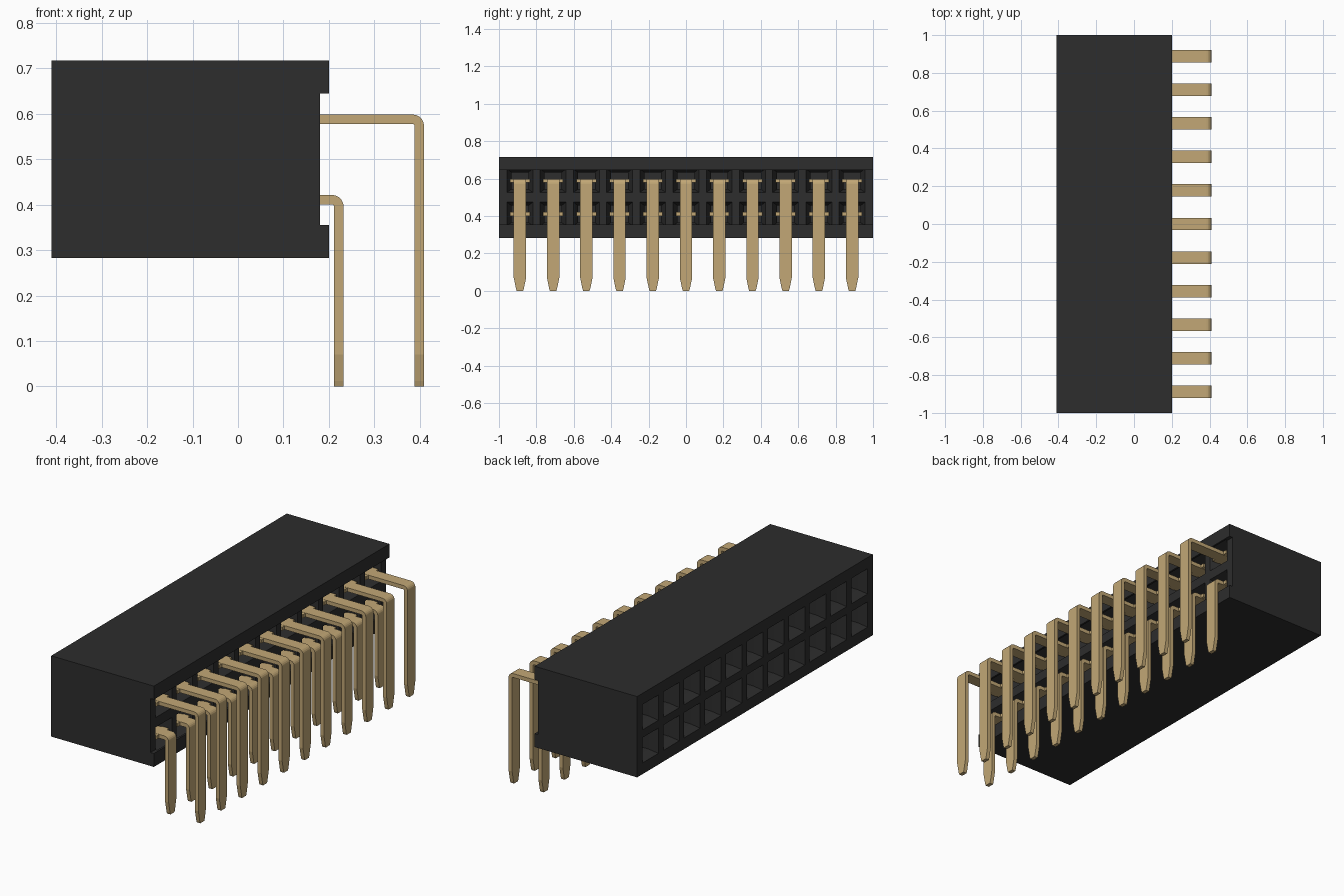
import bpy, bmesh, math

cube = bpy.data.objects.get("Cube")
if cube:
    bpy.data.objects.remove(cube, do_unlink=True)

COUNT, PITCH = 11, 0.1776
ROWS = (0.411, 0.589)
YS = [(i - (COUNT - 1) / 2) * PITCH for i in range(COUNT)]


def material(name, rgb):
    m = bpy.data.materials.new(name)
    m.use_nodes = True
    m.diffuse_color = (*rgb, 1)
    bsdf = m.node_tree.nodes["Principled BSDF"]
    bsdf.inputs["Base Color"].default_value = (*rgb, 1)
    bsdf.inputs["Roughness"].default_value = 0.6
    return m


BLACK = material("black plastic", (0.026, 0.026, 0.026))
GOLD = material("gold metal", (0.54, 0.39, 0.18))


def finish(bm, name, mat):
    bmesh.ops.recalc_face_normals(bm, faces=bm.faces)
    mesh = bpy.data.meshes.new(name)
    bm.to_mesh(mesh)
    bm.free()
    mesh.materials.append(mat)
    return mesh


def add(name, mesh, loc=(0, 0, 0)):
    ob = bpy.data.objects.new(name, mesh)
    ob.location = loc
    bpy.context.collection.objects.link(ob)
    return ob


def loft(bm, rings):
    """Skin a closed tube through equal-sized rings of points."""
    vs = [[bm.verts.new(p) for p in r] for r in rings]
    n = len(vs[0])
    for a, b in zip(vs, vs[1:]):
        for i in range(n):
            j = (i + 1) % n
            bm.faces.new((a[i], a[j], b[j], b[i]))
    bm.faces.new(vs[0])
    bm.faces.new(vs[-1])


def square(x, y, z, hy, hz):
    return [(x, y - hy, z - hz), (x, y + hy, z - hz),
            (x, y + hy, z + hz), (x, y - hy, z + hz)]


# Housing: side profile with a shallow channel, extruded along its length
profile = [(-0.41, 0.283), (0.20, 0.283), (0.20, 0.355), (0.18, 0.355),
           (0.18, 0.645), (0.20, 0.645), (0.20, 0.717), (-0.41, 0.717)]
bm = bmesh.new()
loft(bm, [[(x, y, z) for x, z in profile] for y in (-1, 1)])
housing = add("housing", finish(bm, "housing", BLACK))

# Sockets with funnel mouths on one side, tapered pin pockets on the other
bm = bmesh.new()
for y in YS:
    for z in ROWS:
        loft(bm, [square(-0.42, y, z, 0.071, 0.071),
                  square(-0.41, y, z, 0.068, 0.068),
                  square(-0.365, y, z, 0.05, 0.05),
                  square(-0.05, y, z, 0.05, 0.05)])
        loft(bm, [square(0.19, y, z, 0.069, 0.063),
                  square(0.18, y, z, 0.069, 0.063),
                  square(0.12, y, z, 0.045, 0.045),
                  square(0.06, y, z, 0.045, 0.045)])
cutter = add("socket_cutter", finish(bm, "socket_cutter", BLACK))
cutter.hide_render = True
mod = housing.modifiers.new("sockets", "BOOLEAN")
mod.object, mod.operation, mod.solver = cutter, "DIFFERENCE", "EXACT"
bpy.context.view_layer.objects.active = housing
housing.select_set(True)
bpy.ops.object.modifier_apply(modifier=mod.name)
bpy.data.objects.remove(cutter, do_unlink=True)


def pin_mesh(name, zc, xc):
    """Flat strip going out along x, bending down, with a tapered tip."""
    t, r, hw = 0.0105, 0.0155, 0.033
    path = [(0.05, zc, 90, hw)]
    for k in range(6):
        a = 90 - 18 * k
        path.append((xc - r + r * math.cos(math.radians(a)),
                     zc - r + r * math.sin(math.radians(a)), a, hw))
    path += [(xc, 0.07, 0, hw), (xc, 0.012, 0, 0.021), (xc, 0, 0, 0.017)]
    rings = []
    for x, z, a, w in path:
        dx, dz = t * math.cos(math.radians(a)), t * math.sin(math.radians(a))
        rings.append([(x - dx, -w, z - dz), (x + dx, -w, z + dz),
                      (x + dx, w, z + dz), (x - dx, w, z - dz)])
    bm = bmesh.new()
    loft(bm, rings)
    # wider retaining barb inside the pocket
    loft(bm, [square(x, 0, zc, 0.053, 0.0095) for x in (0.11, 0.176)])
    return finish(bm, name, GOLD)


# Two rows of bent pins
for label, zc, xc in (("lower", 0.411, 0.222), ("upper", 0.588, 0.399)):
    mesh = pin_mesh(label + "_pin", zc, xc)
    for i, y in enumerate(YS):
        pin = add(f"{label}_pin_{i + 1}", mesh, (0, y, 0))
